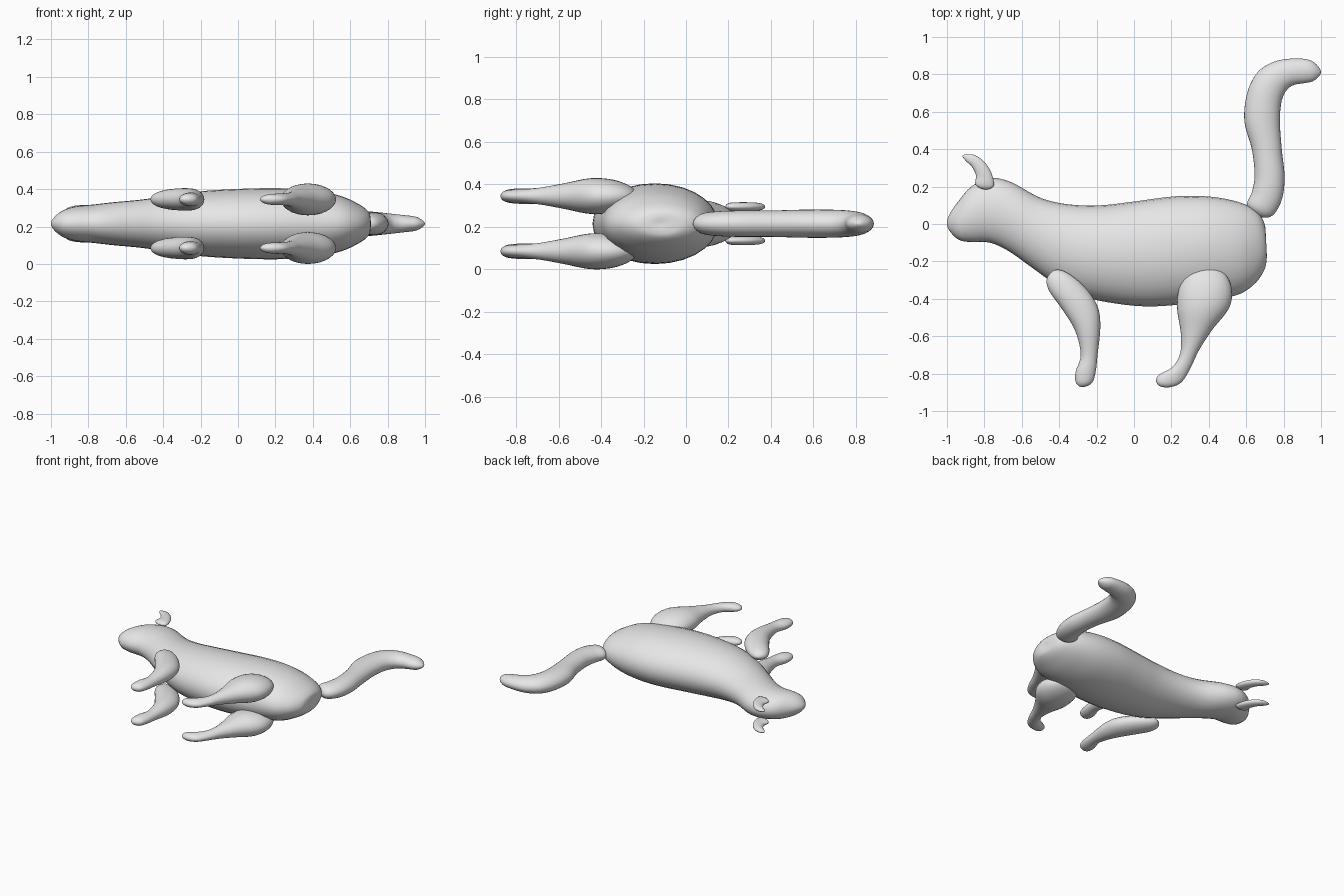
import bpy, bmesh, math

MID = 0.215   # height of the mirror plane
SIDES = 28    # points around each cross-section
STEPS = 5     # rings between two profile rows

grey = bpy.data.materials.new("light grey")
grey.diffuse_color = (0.8, 0.8, 0.8, 1)


def spline(a, b, c, d, t):
    return 0.5 * (2 * b + (c - a) * t + (2 * a - 5 * b + 4 * c - d) * t * t
                  + (3 * b - a - 3 * c + d) * t ** 3)


def inflate(name, rows, z):
    """Loft ellipses between two outline rails; row = (x1, y1, x2, y2, half thickness)."""
    def flip(r):
        return (r[2], r[3], r[0], r[1], -r[4])
    # Passing the end points onto the opposite rail rounds off both tips
    pts = [flip(rows[1])] + rows + [flip(rows[-2])]
    rings = []
    for i in range(1, len(pts) - 2):
        for s in range(STEPS):
            rings.append([spline(*q, s / STEPS) for q in zip(*pts[i - 1:i + 3])])
    bm = bmesh.new()
    start = bm.verts.new((rows[0][0], rows[0][1], z))
    end = bm.verts.new((rows[-1][0], rows[-1][1], z))
    loops = []
    for x1, y1, x2, y2, h in rings[1:]:
        loop = []
        for k in range(SIDES):
            a = 2 * math.pi * k / SIDES
            c = math.cos(a) / 2
            loop.append(bm.verts.new(((x1 + x2) / 2 + (x1 - x2) * c,
                                      (y1 + y2) / 2 + (y1 - y2) * c,
                                      z + h * math.sin(a))))
        loops.append(loop)
    for k in range(SIDES):
        n = (k + 1) % SIDES
        bm.faces.new((start, loops[0][k], loops[0][n]))
        bm.faces.new((end, loops[-1][n], loops[-1][k]))
        for p, q in zip(loops, loops[1:]):
            bm.faces.new((p[k], q[k], q[n], p[n]))
    bmesh.ops.recalc_face_normals(bm, faces=bm.faces)
    for f in bm.faces:
        f.smooth = True
    mesh = bpy.data.meshes.new(name)
    bm.to_mesh(mesh)
    bm.free()
    mesh.materials.append(grey)
    bpy.context.collection.objects.link(bpy.data.objects.new(name, mesh))


# Head and torso, nose to rump
inflate("body", [
    (-1.0, 0.0, -1.0, 0.0, 0),
    (-.985, .055, -.98, -.045, .035),
    (-.94, .12, -.935, -.085, .07),
    (-.87, .2, -.87, -.097, .092),
    (-.77, .245, -.77, -.1, .103),
    (-.66, .225, -.67, -.145, .115),
    (-.5, .14, -.55, -.23, .128),
    (-.35, .105, -.42, -.32, .147),
    (-.18, .1, -.25, -.395, .172),
    (0, .12, 0, -.437, .186),
    (.22, .148, .2, -.435, .19),
    (.4, .147, .4, -.405, .18),
    (.55, .12, .55, -.38, .148),
    (.65, .075, .64, -.325, .105),
    (.695, .01, .695, -.25, .068),
    (.705, -.06, .71, -.18, .037),
    (.705, -.12, .705, -.12, 0)], MID)

# Tail, root to tip
inflate("tail", [
    (.67, .04, .67, .04, 0),
    (.605, .1, .74, .045, .045),
    (.63, .17, .79, .13, .058),
    (.645, .26, .805, .25, .062),
    (.63, .4, .79, .4, .062),
    (.59, .55, .78, .55, .066),
    (.605, .7, .79, .66, .066),
    (.66, .81, .82, .72, .062),
    (.75, .868, .86, .745, .055),
    (.86, .885, .91, .753, .046),
    (.95, .872, .965, .768, .035),
    (1.0, .815, 1.0, .815, 0)], MID)

# Limbs and ears, one of each on both sides
front_leg = [
    (-.42, -.245, -.42, -.245, 0),
    (-.465, -.29, -.35, -.265, .035),
    (-.455, -.355, -.26, -.34, .053),
    (-.385, -.455, -.195, -.44, .06),
    (-.315, -.57, -.18, -.55, .056),
    (-.285, -.7, -.195, -.7, .038),
    (-.312, -.79, -.205, -.79, .036),
    (-.31, -.85, -.225, -.85, .027),
    (-.275, -.872, -.275, -.872, 0)]
hind_leg = [
    (.39, -.225, .39, -.225, 0),
    (.29, -.26, .48, -.26, .045),
    (.242, -.34, .522, -.345, .077),
    (.23, -.45, .508, -.45, .084),
    (.25, -.58, .415, -.57, .06),
    (.247, -.69, .345, -.68, .04),
    (.205, -.765, .305, -.765, .032),
    (.135, -.805, .255, -.845, .03),
    (.118, -.84, .195, -.872, .022),
    (.14, -.868, .14, -.868, 0)]
ear = [
    (-.8, .185, -.8, .185, 0),
    (-.847, .21, -.752, .2, .018),
    (-.845, .26, -.756, .255, .021),
    (-.868, .308, -.79, .32, .02),
    (-.9, .338, -.85, .368, .015),
    (-.915, .368, -.915, .368, 0)]
for part, rows, offset in (("front_leg", front_leg, .13),
                           ("hind_leg", hind_leg, .13),
                           ("ear", ear, .08)):
    for side, sign in (("left", -1), ("right", 1)):
        inflate(part + "_" + side, rows, MID + sign * offset)
